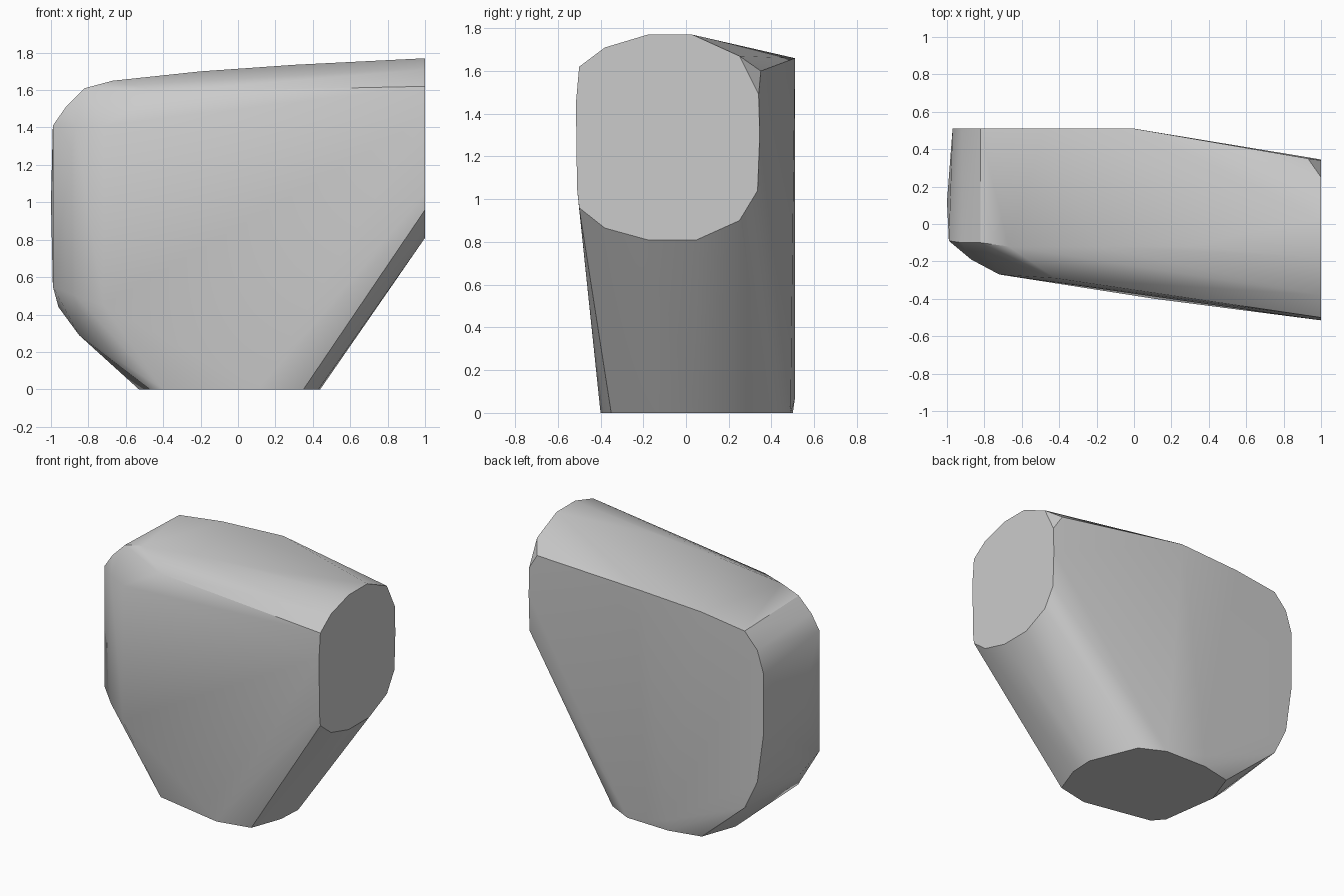
import bpy
import bmesh
import math

default_cube = bpy.data.objects.get("Cube")
if default_cube:
    bpy.data.objects.remove(default_cube, do_unlink=True)


def make_material(name, colour):
    material = bpy.data.materials.new(name)
    material.use_nodes = True
    material.diffuse_color = colour
    shader = material.node_tree.nodes["Principled BSDF"]
    shader.inputs["Base Color"].default_value = colour
    return material


def hull_object(name, sections, material):
    """Wrap a set of outline sections in one convex skin."""
    mesh = bpy.data.meshes.new(name)
    bm = bmesh.new()
    for section in sections:
        for point in section:
            bm.verts.new(point)
    result = bmesh.ops.convex_hull(bm, input=bm.verts[:])
    unused = [v for v in bm.verts if not v.link_faces]
    bmesh.ops.delete(bm, geom=unused, context="VERTS")
    bmesh.ops.dissolve_limit(bm, angle_limit=math.radians(1),
                             verts=bm.verts[:], edges=bm.edges[:])
    bmesh.ops.recalc_face_normals(bm, faces=bm.faces[:])
    bm.to_mesh(mesh)
    bm.free()
    mesh.materials.append(material)
    obj = bpy.data.objects.new(name, mesh)
    bpy.context.collection.objects.link(obj)
    return obj


# Flat end cap on the +x side, as (y, z)
end_outline = [(-.18, 1.77), (.03, 1.77), (.25, 1.67), (.34, 1.49),
               (.345, 1.3), (.335, 1.04), (.25, .9), (.05, .81),
               (-.18, .81), (-.38, .865), (-.5, .96), (-.51, 1.05),
               (-.515, 1.45), (-.5, 1.62), (-.38, 1.71)]
end_cap = [(1, y, z) for y, z in end_outline]

# Flat base on the ground, as (x, y)
base_outline = [(.35, -.35), (.11, -.4), (-.4, -.3), (-.47, -.22),
                (-.53, .2), (-.44, .45), (-.21, .5), (.12, .49),
                (.3, .4), (.44, .05), (.43, -.13)]
base = [(x, y, 0) for x, y in base_outline]

# Flat back panel, as (x, z)
back_outline = [(-.2, .07), (-.82, .33), (-.92, .54), (-.97, .9),
                (-.97, 1.32), (-.92, 1.48), (-.82, 1.59),
                (-.48, 1.635), (-.25, 1.64), (0, 1.66)]
back_panel = [(x, .51, z) for x, z in back_outline]
back_corner = [(.93, .35, 1.6)]

# Rounded front corner on the -x side: (x, y, lowest z, highest z)
corner_columns = [(-.99, -.09, .55, 1.41), (-.87, -.19, .5, 1.41),
                  (-.72, -.27, .45, 1.41)]
front_corner = [(x, y, z) for x, y, low, high in corner_columns
                for z in (low, high)]
side_panel = [(-1, .12, 1), (-.96, .1, .44), (-.85, -.05, .29)]

# Top ridge running along x
ridge = [(-.82, -.1, 1.61), (-.67, -.12, 1.65), (-.2, -.12, 1.7),
         (.3, -.12, 1.735), (-.92, -.1, 1.51), (-.42, -.29, 1.59)]

grey = make_material("plain_grey", (.6, .6, .6, 1))
body = hull_object("body_block",
                   [end_cap, base, back_panel, back_corner,
                    front_corner, side_panel, ridge], grey)

# Smooth shading with crisp edges around the flat ends
bpy.ops.object.select_all(action="DESELECT")
body.select_set(True)
bpy.context.view_layer.objects.active = body
bpy.ops.object.shade_smooth_by_angle(angle=math.radians(30))
